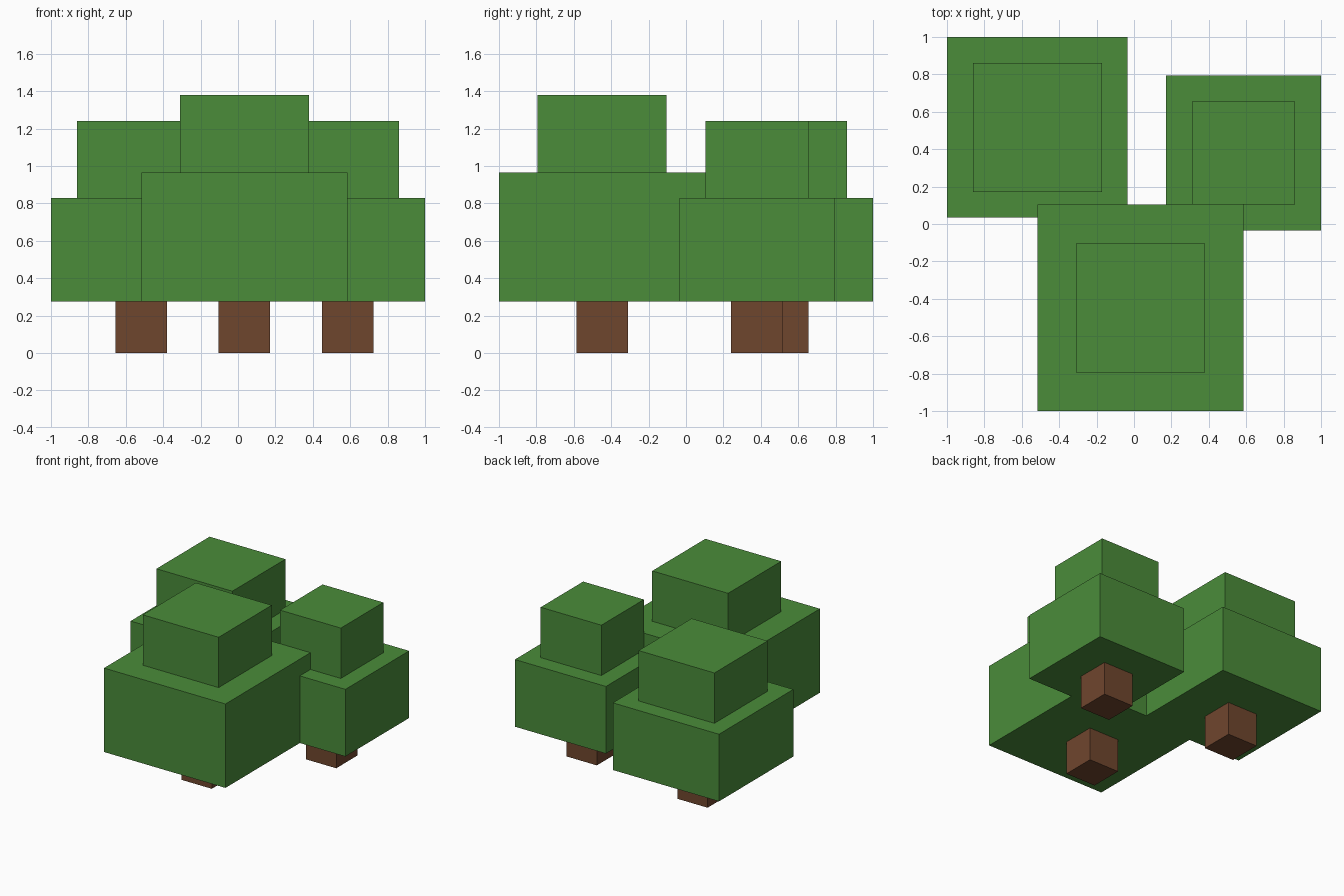
import bpy
import bmesh
from mathutils import Matrix

cube = bpy.data.objects.get("Cube")
if cube:
    bpy.data.objects.remove(cube, do_unlink=True)

U = 2 / 29  # one block unit of the model


def make_material(name, rgb):
    mat = bpy.data.materials.new(name)
    mat.use_nodes = True
    color = (*rgb, 1)
    mat.diffuse_color = color
    mat.node_tree.nodes["Principled BSDF"].inputs["Base Color"].default_value = color
    return mat


leaf = make_material("leaf_green", (0.069, 0.262, 0.042))
bark = make_material("bark_brown", (0.159, 0.061, 0.027))


def block(name, x, y, bottom, width, height, mat):
    """Square block centred on x, y and standing on bottom, in block units."""
    mesh = bpy.data.meshes.new(name)
    bm = bmesh.new()
    bmesh.ops.create_cube(bm, size=1, matrix=Matrix.Translation((0, 0, 0.5))
                          @ Matrix.Identity(4))
    bmesh.ops.scale(bm, vec=(width * U, width * U, height * U), verts=bm.verts)
    bm.to_mesh(mesh)
    bm.free()
    mesh.materials.append(mat)
    obj = bpy.data.objects.new(name, mesh)
    obj.location = (x * U, y * U, bottom * U)
    bpy.context.collection.objects.link(obj)


def tree(name, x, y, canopy_width, canopy_height, crown_width):
    """Short trunk, wide canopy and narrower crown stacked on one axis."""
    trunk_height = 4
    block(name + "_trunk", x, y, 0, 4, trunk_height, bark)
    block(name + "_canopy", x, y, trunk_height, canopy_width, canopy_height, leaf)
    block(name + "_crown", x, y, trunk_height + canopy_height, crown_width, 6, leaf)


tree("front_tree", 0.5, -6.5, 16, 10, 10)
tree("back_right_tree", -7.5, 7.5, 14, 8, 10)
tree("back_left_tree", 8.5, 5.5, 12, 8, 8)
